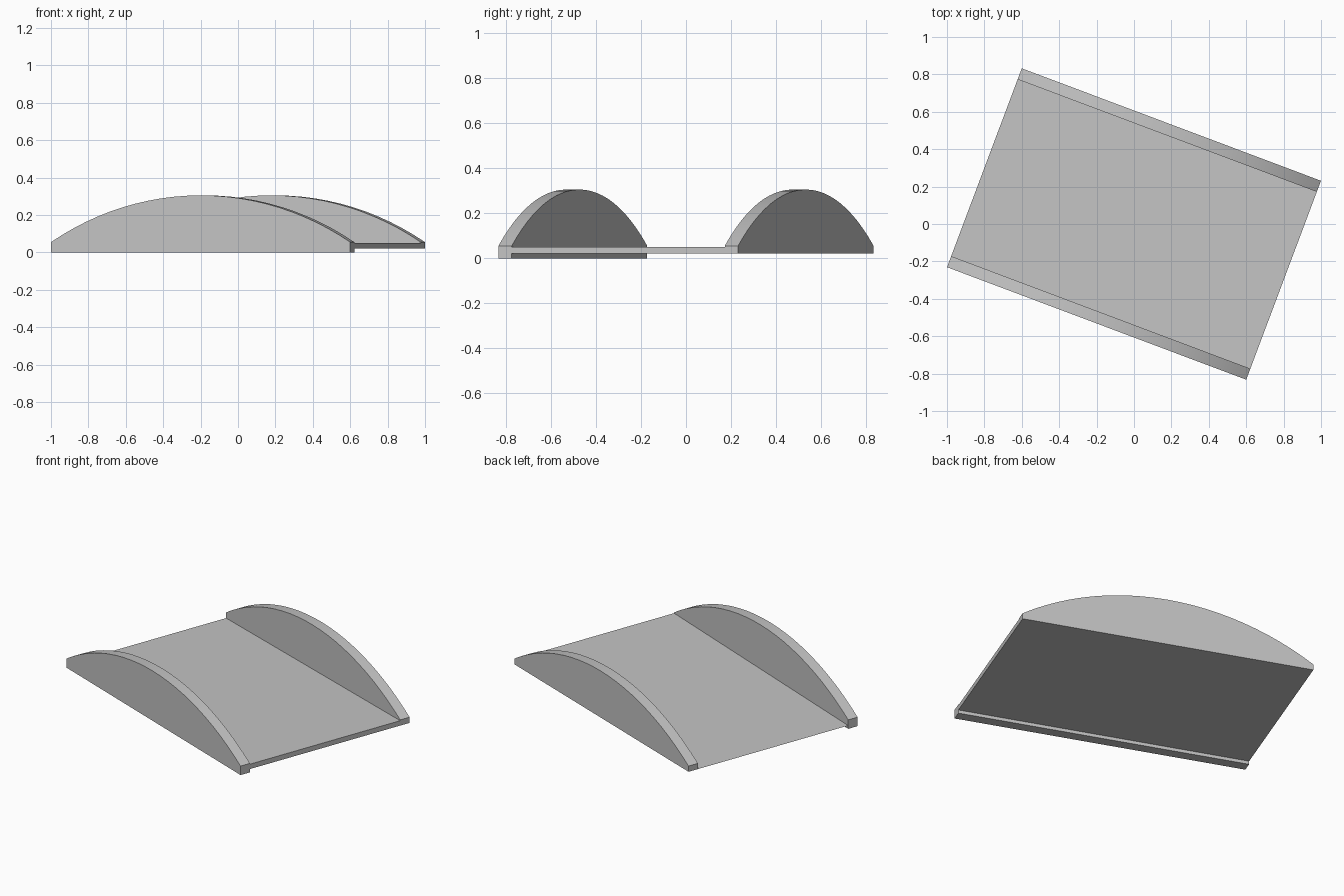
import bpy
import bmesh
import math
from mathutils import Matrix

cube = bpy.data.objects.get("Cube")
if cube:
    bpy.data.objects.remove(cube, do_unlink=True)

LENGTH, WIDTH, WALL = 1.709, 1.136, 0.063
END_Z, PEAK_Z = 0.055, 0.305
BASE_Z, DECK_Z = 0.02, 0.05
SEGMENTS = 24
TURN = Matrix.Rotation(math.radians(-20.6), 4, "Z")

grey = bpy.data.materials.new("light_grey")
grey.use_nodes = True
colour = (0.55, 0.55, 0.55, 1)
grey.diffuse_color = colour
grey.node_tree.nodes["Principled BSDF"].inputs["Base Color"].default_value = colour


def extrude_profile(name, profile, y0, y1):
    """Extrude a closed lengthwise (x, z) profile across the width."""
    bm = bmesh.new()
    face = bm.faces.new([bm.verts.new((x, y0, z)) for x, z in profile])
    out = bmesh.ops.extrude_face_region(bm, geom=[face])
    moved = [v for v in out["geom"] if isinstance(v, bmesh.types.BMVert)]
    bmesh.ops.translate(bm, verts=moved, vec=(0, y1 - y0, 0))
    bmesh.ops.recalc_face_normals(bm, faces=bm.faces)
    bm.transform(TURN)
    mesh = bpy.data.meshes.new(name)
    bm.to_mesh(mesh)
    bm.free()
    mesh.materials.append(grey)
    obj = bpy.data.objects.new(name, mesh)
    bpy.context.collection.objects.link(obj)
    bpy.ops.object.select_all(action="DESELECT")
    obj.select_set(True)
    bpy.context.view_layer.objects.active = obj
    bpy.ops.object.shade_smooth_by_angle(angle=math.radians(25))
    return obj


def arch_profile(bottom):
    """Flat base with a circular arc on top."""
    half, sag = LENGTH / 2, PEAK_Z - END_Z
    radius = (half ** 2 + sag ** 2) / (2 * sag)
    sweep = math.asin(half / radius)
    points = [(-half, bottom), (half, bottom)]
    for i in range(SEGMENTS + 1):
        a = sweep * (1 - 2 * i / SEGMENTS)
        points.append((radius * math.sin(a),
                       PEAK_Z - radius * (1 - math.cos(a))))
    return points


# Arched side walls; the front one reaches lower
outer, inner = WIDTH / 2, WIDTH / 2 - WALL
extrude_profile("front_wall", arch_profile(0), -outer, -inner)
extrude_profile("back_wall", arch_profile(BASE_Z), inner, outer)

# Wedge-shaped deck, thinning to an edge at the right end
h = LENGTH / 2
extrude_profile("deck", [(-h, BASE_Z), (h, BASE_Z), (h, DECK_Z)], -inner, inner)
